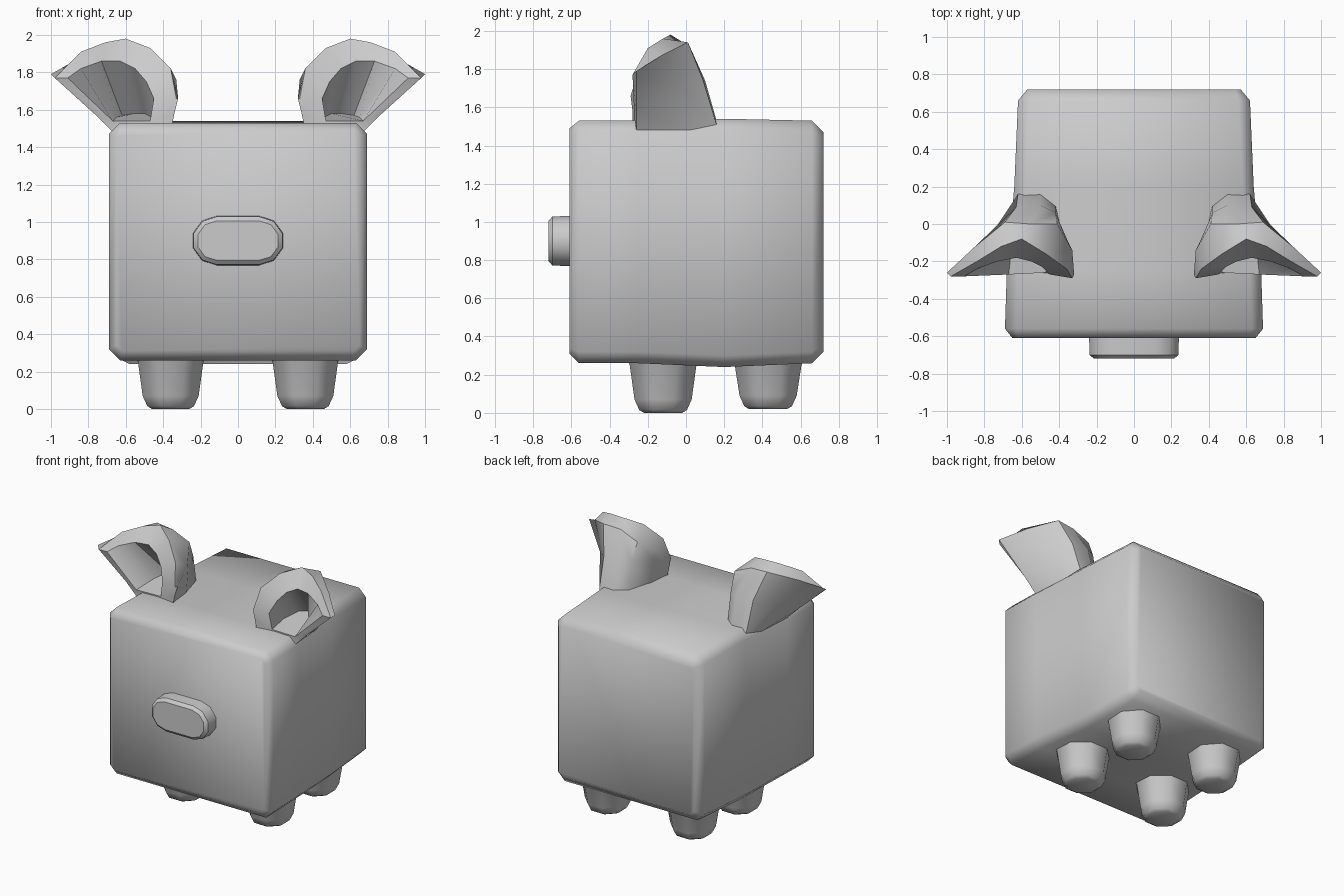
import bpy
import bmesh
from math import cos, sin, pi, radians

if "Cube" in bpy.data.objects:
    bpy.data.objects.remove(bpy.data.objects["Cube"], do_unlink=True)

GREY = (0.6, 0.6, 0.6, 1)
skin = bpy.data.materials.new("plain grey")
skin.use_nodes = True
skin.diffuse_color = GREY
skin.node_tree.nodes["Principled BSDF"].inputs["Base Color"].default_value = GREY


def loft(name, rings, closed=True, caps=True, extra=(), angle=70):
    """Skin a list of equally long point rings into a smooth object."""
    bm = bmesh.new()
    rows = [[bm.verts.new(p) for p in ring] for ring in rings]
    count = len(rows[0])
    for a, b in zip(rows, rows[1:]):
        for i in range(count if closed else count - 1):
            j = (i + 1) % count
            bm.faces.new((a[i], a[j], b[j], b[i]))
    if caps:
        bm.faces.new(rows[0])
        bm.faces.new(rows[-1])
    for picks in extra:
        bm.faces.new([rows[r][c] for r, c in picks])
    bmesh.ops.recalc_face_normals(bm, faces=bm.faces)
    mesh = bpy.data.meshes.new(name)
    bm.to_mesh(mesh)
    bm.free()
    mesh.materials.append(skin)
    obj = bpy.data.objects.new(name, mesh)
    bpy.context.collection.objects.link(obj)
    bpy.ops.object.select_all(action="DESELECT")
    obj.select_set(True)
    bpy.context.view_layer.objects.active = obj
    bpy.ops.object.shade_smooth_by_angle(angle=radians(angle))
    return obj


def body_ring(y, half, low, high, cut=0.06):
    """Rectangle with chamfered corners, standing across the body."""
    c = cut
    side = [(half, low + c), (half, high - c), (half - c, high)]
    ring = [(half - c, low)] + side
    ring += [(-x, z) for x, z in reversed(ring)]
    return [(x, y, z) for x, z in ring]


# Body: a block that narrows toward the rear
loft("body", [
    body_ring(-0.61, 0.65, 0.31, 1.49, 0.03),
    body_ring(-0.56, 0.69, 0.26, 1.53),
    body_ring(-0.25, 0.68, 0.26, 1.53),
    body_ring(0.2, 0.64, 0.24, 1.54),
    body_ring(0.66, 0.62, 0.26, 1.53),
    body_ring(0.72, 0.57, 0.32, 1.47, 0.03),
])


# Snout: a rounded slab on the front
def snout_ring(y, radius):
    ring = []
    for centre, start in ((0.115, -pi / 2), (-0.115, pi / 2)):
        for k in range(6):
            a = start + k * pi / 5
            ring.append((centre + radius * cos(a), y, 0.9 + radius * sin(a)))
    return ring


loft("snout", [snout_ring(-0.6, 0.132), snout_ring(-0.7, 0.128),
               snout_ring(-0.72, 0.105)], angle=40)


# Legs: tapered stubs that flare into the belly
def leg_ring(x, y, z, r):
    angles = [(k + 0.5) * pi / 4 for k in range(8)]
    return [(x + r * cos(a) * 1.08, y + r * sin(a) * 1.08, z) for a in angles]


for side, sign in (("left", 1), ("right", -1)):
    for end, y, foot in (("front", -0.12, 0), ("back", 0.43, 0.02)):
        x = 0.36 * sign
        loft(f"{end}_{side}_leg", [
            leg_ring(x, y, 0.32, 0.21),
            leg_ring(x, y, 0.25, 0.175),
            leg_ring(x, y, foot + 0.07, 0.15),
            leg_ring(x, y, foot + 0.015, 0.125),
            leg_ring(x, y, foot, 0.1),
        ])

# Ears: cupped shells, swept from the inner edge over the top to the tip
base = [(.36, -.28, 1.48), (.37, -.1, 1.5), (.42, .1, 1.52), (.5, .16, 1.53),
        (.62, .16, 1.51), (.65, .02, 1.48), (.67, -.26, 1.48)]
back = [(.34, -.28, 1.58), (.35, -.1, 1.72), (.42, .06, 1.74), (.5, .1, 1.74),
        (.63, .09, 1.74), (.74, -.02, 1.7), (.77, -.26, 1.58)]
lip = [(.32, -.27, 1.66), (.33, -.14, 1.76), (.41, 0, 1.87), (.55, 0, 1.93),
       (.69, .01, 1.94), (.86, -.13, 1.87), (1, -.26, 1.79)]
crest = [(.33, -.29, 1.66), (.36, -.24, 1.82), (.47, -.16, 1.93), (.6, -.08, 1.98),
         (.71, -.12, 1.96), (.84, -.2, 1.91), (.98, -.28, 1.77)]
rim = [(.45, -.27, 1.66), (.49, -.23, 1.75), (.55, -.2, 1.82), (.63, -.18, 1.86),
       (.73, -.2, 1.86), (.84, -.24, 1.82), (.91, -.28, 1.77)]
hollow = [(.47, -.26, 1.54), (.46, -.1, 1.56), (.5, .02, 1.58), (.55, .06, 1.58),
          (.62, .04, 1.57), (.65, -.08, 1.56), (.67, -.27, 1.54)]
shell = [base, back, lip, crest, rim, hollow]
edges = [[(r, c) for r in range(len(shell))] for c in (0, 6)]
floor = [(5, c) for c in range(7)]
front = [(5, 0), (5, 6), (0, 6), (0, 0)]
for side, sign in (("left", 1), ("right", -1)):
    loft(f"{side}_ear", [[(x * sign, y, z) for x, y, z in row] for row in shell],
         closed=False, caps=False, extra=edges + [floor, front], angle=45)
